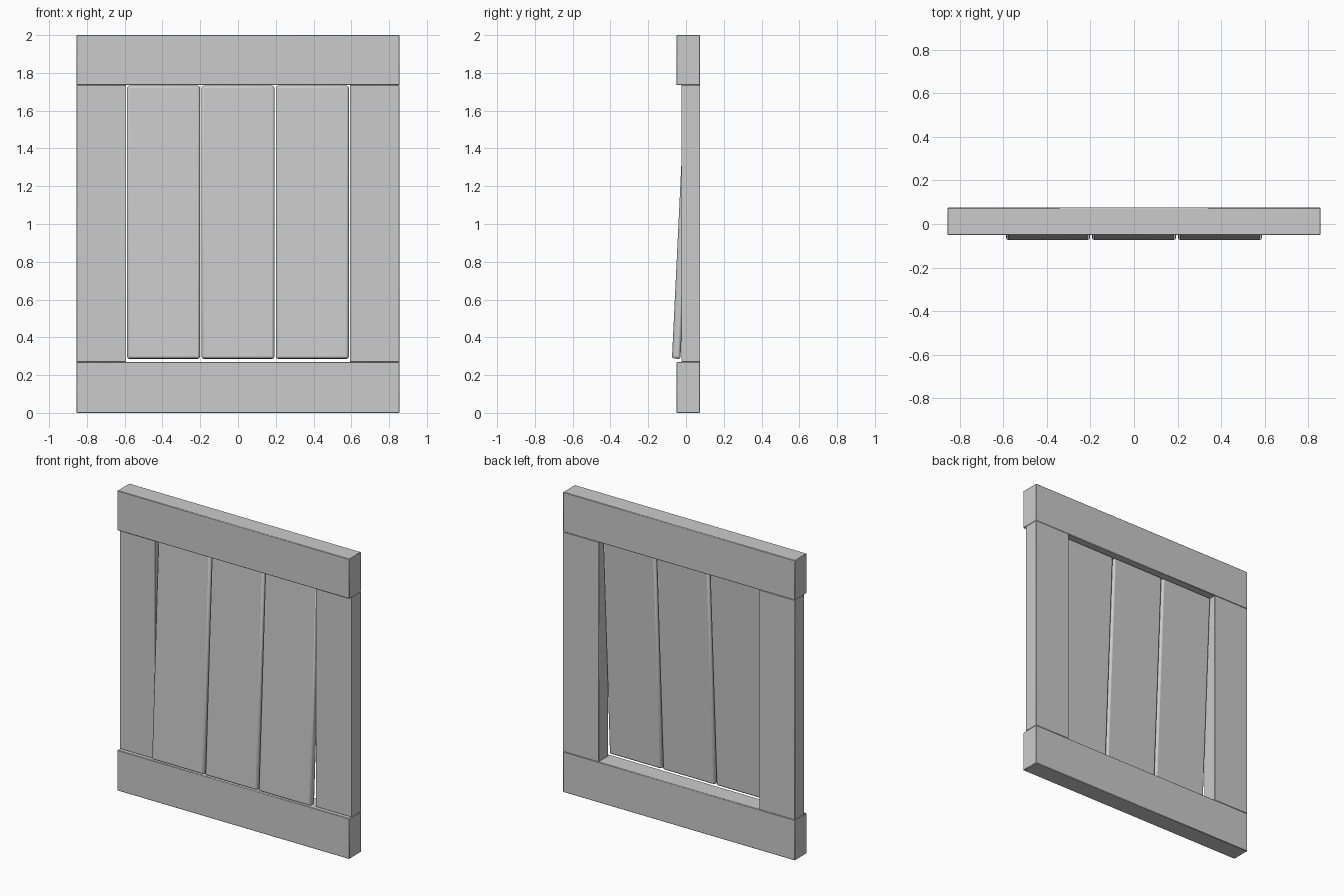
import bpy
import math
from mathutils import Matrix

cube = bpy.data.objects.get("Cube")
if cube:
    bpy.data.objects.remove(cube, do_unlink=True)

GREY = (0.6, 0.6, 0.6, 1.0)
mat = bpy.data.materials.new("plain_grey")
mat.use_nodes = True
mat.diffuse_color = GREY
mat.node_tree.nodes["Principled BSDF"].inputs["Base Color"].default_value = GREY


def block(name, x, y, z, bevel, segments=1):
    """Bevelled box spanning the given (low, high) ranges."""
    bpy.ops.mesh.primitive_cube_add(size=1)
    ob = bpy.context.object
    ob.name = name
    spans = (x, y, z)
    size = [hi - lo for lo, hi in spans]
    mid = [(hi + lo) / 2 for lo, hi in spans]
    ob.data.transform(Matrix.Translation(mid) @ Matrix.Diagonal(size + [1]))
    ob.data.materials.append(mat)
    mod = ob.modifiers.new("soft_edges", "BEVEL")
    mod.width = bevel
    mod.segments = segments
    bpy.ops.object.shade_smooth_by_angle(angle=math.radians(35))
    return ob


# Frame: thick rails above and below, thinner stiles between, flush at the back
HALF, INNER, BACK = 0.855, 0.592, 0.075
LOW, HIGH = 0.27, 1.735
block("bottom_rail", (-HALF, HALF), (-0.05, BACK), (0, LOW), 0.003)
block("top_rail", (-HALF, HALF), (-0.05, BACK), (HIGH, 2), 0.003)
block("right_stile", (-HALF, -INNER), (-0.025, BACK), (LOW, HIGH), 0.002)
block("left_stile", (INNER, HALF), (-0.025, BACK), (LOW, HIGH), 0.002)

# Three slats, leaning forward at the bottom
BOTTOM, TOP, THICK, LEAN = 0.285, 1.732, 0.045, 0.07
for i, side in enumerate(("right", "middle", "left")):
    x = (i - 1) * 0.394
    slat = block(side + "_slat", (x - 0.193, x + 0.193), (-THICK / 2, THICK / 2),
                 (BOTTOM - TOP, 0), 0.012, 2)
    slat.location = (0, 0.018, TOP)
    slat.rotation_euler.x = -math.atan(LEAN / (TOP - BOTTOM))
